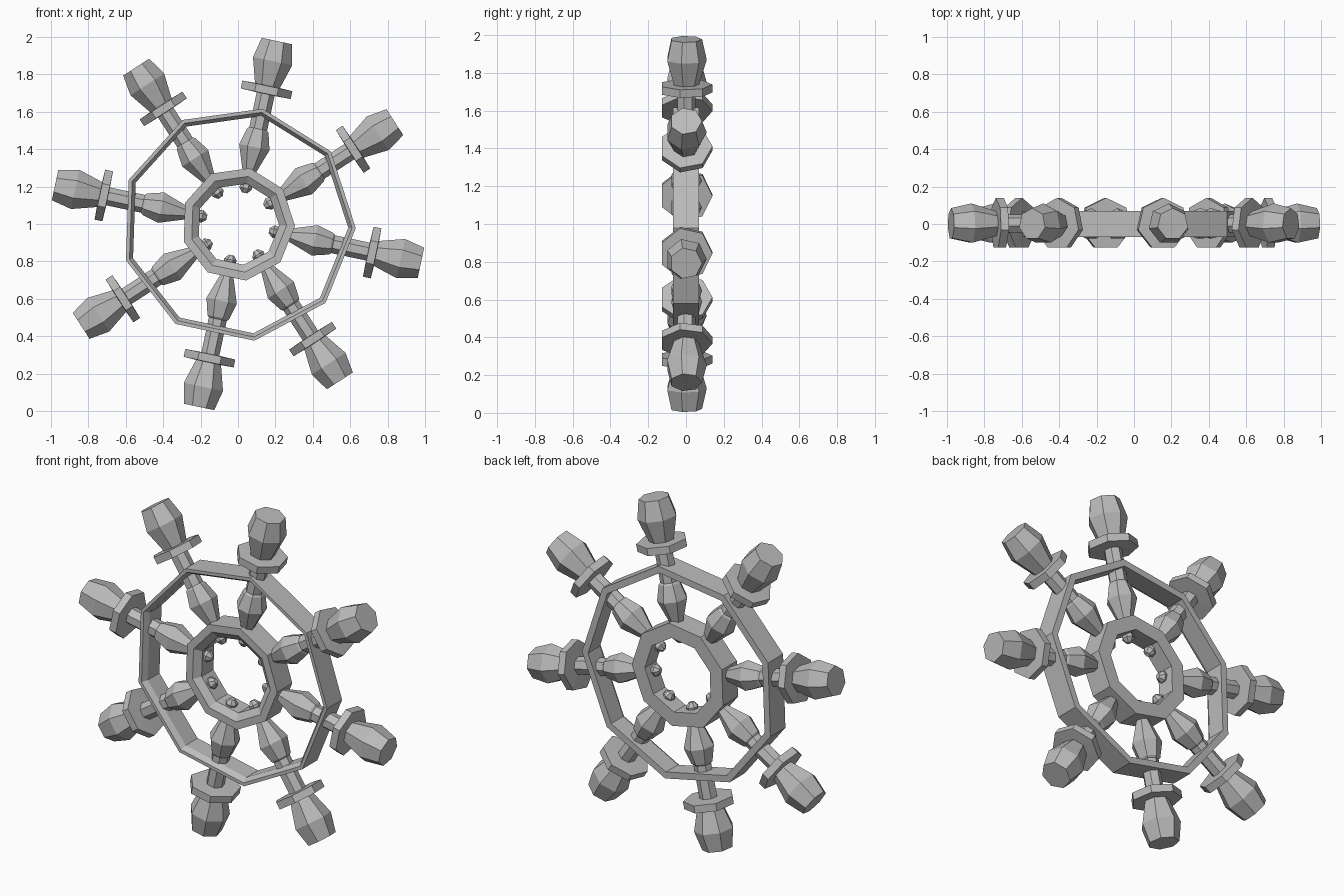
import bpy, bmesh, math
from mathutils import Matrix, Vector

cube = bpy.data.objects.get("Cube")
if cube:
    bpy.data.objects.remove(cube)

# One plain grey for the whole wheel
grey = bpy.data.materials.new("grey")
grey.use_nodes = True
colour = (0.5, 0.5, 0.5, 1)
grey.diffuse_color = colour
grey.node_tree.nodes["Principled BSDF"].inputs["Base Color"].default_value = colour

START = math.radians(78)
CENTRE = Vector((0, 0, 1))


def lathe(name, profile, sides, phase, closed, matrix):
    """Spin (radius, height) points around local z into a flat-faced part."""
    bm = bmesh.new()
    rings = []
    for r, h in profile:
        ring = []
        for i in range(sides):
            a = phase + math.tau * i / sides
            ring.append(bm.verts.new((r * math.cos(a), r * math.sin(a), h)))
        rings.append(ring)
    pairs = list(zip(rings, rings[1:]))
    if closed:
        pairs.append((rings[-1], rings[0]))
    else:
        bm.faces.new(rings[0])
        bm.faces.new(rings[-1])
    for a, b in pairs:
        for i in range(sides):
            j = (i + 1) % sides
            bm.faces.new((a[i], a[j], b[j], b[i]))
    bmesh.ops.recalc_face_normals(bm, faces=bm.faces)
    mesh = bpy.data.meshes.new(name)
    bm.to_mesh(mesh)
    bm.free()
    mesh.materials.append(grey)
    obj = bpy.data.objects.new(name, mesh)
    obj.matrix_world = matrix
    bpy.context.collection.objects.link(obj)
    return obj


# Hub and outer rim: nine-sided bands, local z pointing to the front
to_front = Matrix.Translation(CENTRE) @ Matrix.Rotation(math.pi / 2, 4, "X")
hub = [(0.305, -0.07), (0.305, 0.07), (0.26, 0.07), (0.22, 0.04), (0.22, -0.07)]
rim = [(0.63, -0.07), (0.63, 0.07), (0.61, 0.07), (0.59, 0.04), (0.59, -0.07)]
lathe("hub_ring", hub, 9, START, True, to_front)
lathe("outer_rim", rim, 9, START, True, to_front)

# Turned spokes with collar and handle
spoke = [(0.015, 0.17), (0.035, 0.195), (0.03, 0.22), (0.035, 0.28), (0.085, 0.42),
         (0.06, 0.51), (0.05, 0.52), (0.05, 0.71), (0.14, 0.712), (0.14, 0.755),
         (0.07, 0.757), (0.11, 0.89), (0.085, 1.0)]
for k in range(8):
    turn = Matrix.Rotation(math.pi / 2 - START + k * math.pi / 4, 4, "Y")
    lathe(f"spoke_{k + 1}", spoke, 7, math.pi / 2, False,
          Matrix.Translation(CENTRE) @ turn)
